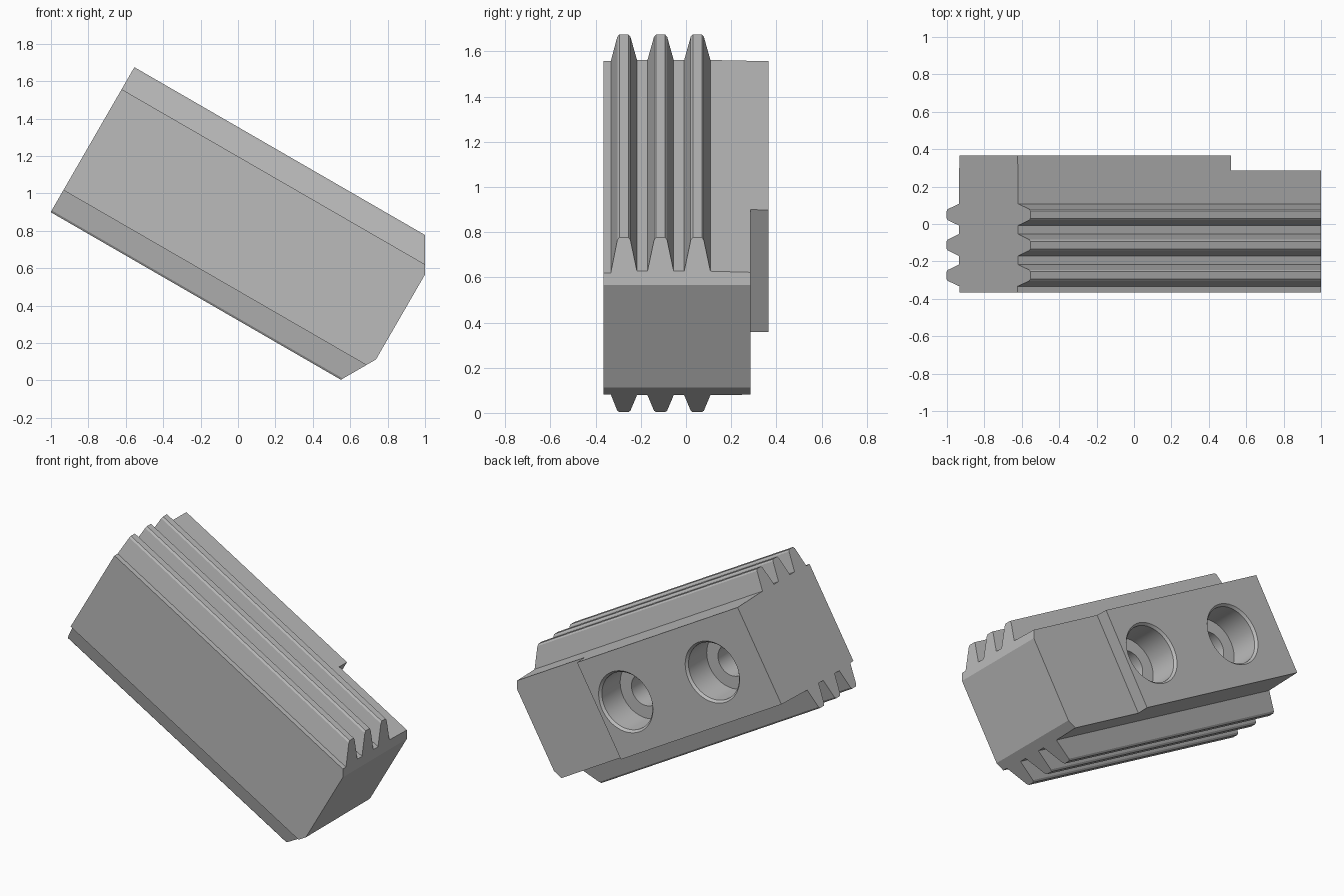
import bpy, bmesh, math
from mathutils import Vector, Matrix

if "Cube" in bpy.data.objects:
    bpy.data.objects.remove(bpy.data.objects["Cube"], do_unlink=True)

TILT = Matrix.Rotation(math.radians(30), 4, 'Y')   # long axis slopes down toward +x
U0, U1 = -1.317, 0.583                             # ends along the long axis
LOW, HIGH = 0.414, 1.037                           # body faces between the teeth
FRONT, BACK, RECESS = -0.365, 0.365, 0.285
TEETH = (-0.275, -0.1125, 0.05)

steel = bpy.data.materials.new("grey_steel")
steel.use_nodes = True
GREY = (0.5, 0.5, 0.5, 1)
steel.diffuse_color = GREY
steel.node_tree.nodes["Principled BSDF"].inputs["Base Color"].default_value = GREY


def make_object(name, bm):
    bmesh.ops.recalc_face_normals(bm, faces=bm.faces)
    mesh = bpy.data.meshes.new(name)
    bm.to_mesh(mesh)
    bm.free()
    mesh.materials.append(steel)
    ob = bpy.data.objects.new(name, mesh)
    bpy.context.collection.objects.link(ob)
    return ob


def toothed_edge(base, side):
    """Row of rounded trapezoid teeth standing on one face, from front to back."""
    pts = [(FRONT, base)]
    for i, c in enumerate(TEETH):
        half = [(-0.058, 0.006 if i else 0), (-0.029, 0.125), (-0.02, 0.136)]
        mirrored = [(-w, h) for w, h in reversed(half)]
        if i < len(TEETH) - 1:
            mirrored[-1] = (0.058, 0.006)
        pts += [(c + w, base + side * h) for w, h in half + mirrored]
    return pts + [(BACK, base)]


# Toothed bar: cross-section swept along the sloping axis
bm = bmesh.new()
outline = toothed_edge(HIGH, 1) + toothed_edge(LOW, -1)[::-1]
section = bm.faces.new([bm.verts.new((U0, y, v)) for y, v in outline])
swept = bmesh.ops.extrude_face_region(bm, geom=[section])["geom"]
bmesh.ops.translate(bm, vec=(U1 - U0, 0, 0),
                    verts=[g for g in swept if isinstance(g, bmesh.types.BMVert)])
bmesh.ops.transform(bm, matrix=TILT, verts=bm.verts)

# Trimmed nose: upright cut above, sloping cut below
for point, normal in (((1, 0, 0.6), (1, 0, 0)), ((0.735, 0, 0.11), (0.5, 0, -0.866))):
    cut = bmesh.ops.bisect_plane(bm, geom=bm.verts[:] + bm.edges[:] + bm.faces[:],
                                 plane_co=point, plane_no=normal, clear_outer=True)
    bmesh.ops.holes_fill(bm, edges=[e for e in bm.edges if e.is_boundary], sides=0)
bar = make_object("toothed_jaw", bm)
cutters = []

# Recess behind the nose
bm = bmesh.new()
bmesh.ops.create_cube(bm, size=1, matrix=TILT @ Matrix.Translation((0.5, RECESS + 0.25, 0.7))
                      @ Matrix.Diagonal((1, 0.5, 2, 1)))
cutters.append(make_object("recess_cutter", bm))

# Chamfered, counterbored bolt holes in the back
bore = ((0, 0.45), (0.193, 0.45), (0.193, BACK), (0.18, 0.35), (0.18, 0.165),
        (0.1, 0.165), (0.1, -0.3), (0, -0.3))
for u in (-0.22, -0.93):
    bm = bmesh.new()
    verts = [bm.verts.new((r, y, 0)) for r, y in bore]
    edges = [bm.edges.new(pair) for pair in zip(verts, verts[1:])]
    bmesh.ops.spin(bm, geom=verts + edges, cent=(0, 0, 0), axis=(0, 1, 0),
                   angle=math.tau, steps=48)
    bmesh.ops.remove_doubles(bm, verts=bm.verts, dist=0.0005)
    bmesh.ops.transform(bm, matrix=TILT @ Matrix.Translation((u, 0, (LOW + HIGH) / 2)),
                        verts=bm.verts)
    cutters.append(make_object("bolt_hole_cutter", bm))

# Apply the cuts and drop the cutters
for cutter in cutters:
    cutter.hide_render = True
    mod = bar.modifiers.new(cutter.name, 'BOOLEAN')
    mod.operation, mod.solver, mod.object = 'DIFFERENCE', 'EXACT', cutter
bpy.context.view_layer.update()
final = bpy.data.meshes.new_from_object(bar.evaluated_get(bpy.context.evaluated_depsgraph_get()))
bar.modifiers.clear()
bar.data = final
final.name = "toothed_jaw"
for cutter in cutters:
    bpy.data.objects.remove(cutter, do_unlink=True)

bpy.ops.object.select_all(action='DESELECT')
bar.select_set(True)
bpy.context.view_layer.objects.active = bar
bpy.ops.object.shade_smooth_by_angle(angle=math.radians(25))
